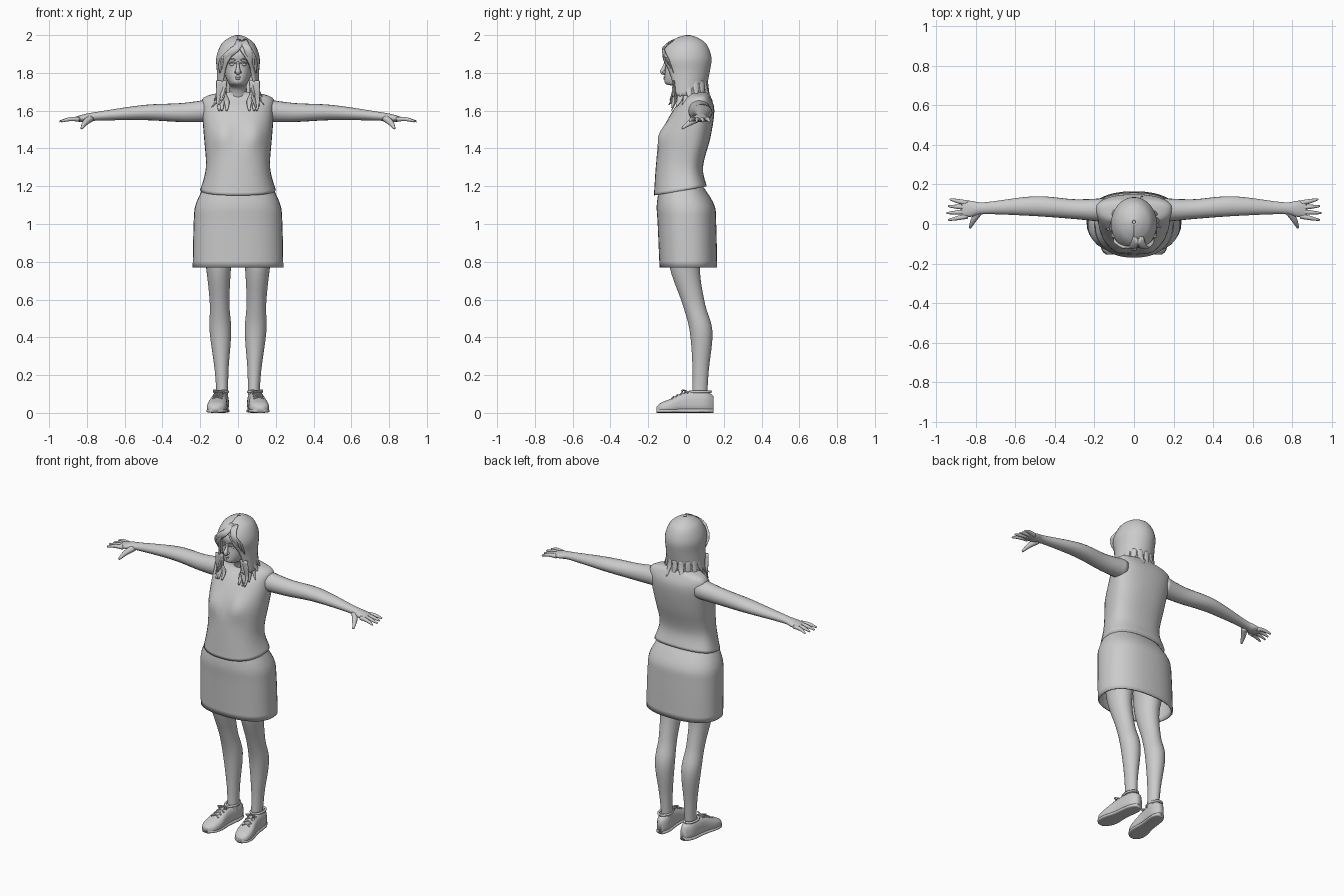
import bpy, bmesh, math, random
from mathutils import Vector

random.seed(4)
cube = bpy.data.objects.get("Cube")
if cube:
    bpy.data.objects.remove(cube)

SHADE = (.6, .6, .6, 1)
grey = bpy.data.materials.new("plain grey")
grey.use_nodes = True
grey.diffuse_color = SHADE
grey.node_tree.nodes["Principled BSDF"].inputs["Base Color"].default_value = SHADE


def spline(keys, steps=5):
    """Smooth rows running through the key rows."""
    last = len(keys) - 1
    rows = []
    for i in range(last):
        before, start, end, after = (Vector(keys[max(0, min(k, last))]) for k in range(i - 1, i + 3))
        for step in range(steps):
            points = [start, start + (end - before) / 6, end - (after - start) / 6, end]
            while len(points) > 1:
                points = [p.lerp(q, step / steps) for p, q in zip(points, points[1:])]
            rows.append(points[0])
    return rows + [Vector(keys[last])]


def angles(count):
    return [math.tau * k / count for k in range(count)]


def power(value, exponent):
    return math.copysign(abs(value) ** exponent, value)


def loft(name, rings, closed=True, caps=True, mirror=False, shape=None, thickness=0):
    """Skin a list of point rings."""
    bm = bmesh.new()
    rows = [[bm.verts.new(point) for point in ring] for ring in rings]
    for lower, upper in zip(rows, rows[1:]):
        for i in range(0 if closed else 1, len(lower)):
            bm.faces.new((lower[i - 1], lower[i], upper[i], upper[i - 1]))
    if caps:
        bm.faces.new(rows[0])
        bm.faces.new(rows[-1])
    if shape:
        for vert in bm.verts:
            shape(vert.co)
    bmesh.ops.recalc_face_normals(bm, faces=bm.faces)
    mesh = bpy.data.meshes.new(name)
    bm.to_mesh(mesh)
    bm.free()
    mesh.materials.append(grey)
    ob = bpy.data.objects.new(name, mesh)
    bpy.context.collection.objects.link(ob)
    if mirror:
        ob.modifiers.new("mirror", 'MIRROR').use_mirror_merge = False
    if thickness:
        ob.modifiers.new("thickness", 'SOLIDIFY').thickness = thickness
    mesh.shade_smooth()


def section(z, half, front, back, centre=0, middle=.5, square=.85, gap=0, count=36):
    """Level body section; gap is the half angle left open at the front."""
    y = front + (back - front) * middle
    points = []
    for i in range(count):
        turn = gap + (math.tau - 2 * gap) * i / (count - 1 if gap else count)
        side, ahead = power(math.sin(turn), square), power(math.cos(turn), square)
        depth = y - front if ahead > 0 else back - y
        points.append((centre + half * side, y - ahead * depth, z))
    return points


def tube(name, keys, side=(0, 1, 0), flat=1, mirror=False, steps=3):
    """Strand through x, y, z, radius keys, optionally flattened."""
    rows = spline(keys, steps)
    rings = []
    for i, row in enumerate(rows):
        ahead = (rows[min(i + 1, len(rows) - 1)].xyz - rows[max(i - 1, 0)].xyz).normalized()
        up = ahead.cross(Vector(side)).normalized()
        across = up.cross(ahead)
        rings.append([row.xyz + row.w * (math.cos(a) * across + flat * math.sin(a) * up)
                      for a in angles(10)])
    loft(name, rings, mirror=mirror)


def blob(name, location, scale):
    bpy.ops.mesh.primitive_uv_sphere_add(segments=16, ring_count=8, location=location, scale=scale)
    ob = bpy.context.object
    ob.name = name
    ob.data.materials.append(grey)
    ob.data.shade_smooth()


def bump(offset, width, rise):
    return math.exp(-(offset / width) ** 2 - (rise / .06) ** 2)


# sleeveless top with a sloping hem and soft bust
def drape(co):
    co.z += .17 * co.y * max(0, min(1, (1.3 - co.z) / .1))
    if co.y < 0:
        rise = co.z - 1.47
        co.y += .01 * bump(co.x, .05, rise) - .02 * bump(abs(co.x) - .085, .05, rise)


top = [(1.18, .2, -.17, .11), (1.3, .17, -.16, .09), (1.46, .18, -.14, .13),
       (1.6, .19, -.07, .15), (1.67, .18, -.01, .13), (1.7, .07, -.01, .11)]
loft("sleeveless_top", [section(*row, middle=.63) for row in spline(top)], shape=drape)

# hollow skirt
skirt = [(1.2, .18, -.14, .09), (1.1, .225, -.155, .15), (1, .235, -.15, .16), (.77, .24, -.14, .165)]
loft("skirt", [section(*row) for row in spline(skirt)], caps=False, thickness=.01)

# legs leaning outward with height
leg = [(.95, .09, -.1, .12), (.77, .066, -.086, .075), (.58, .052, -.02, .1),
       (.43, .057, .02, .14), (.22, .036, .035, .12), (.05, .03, .03, .11)]
loft("leg", [section(*row, centre=.08 + .03 * row[0], square=1) for row in spline(leg)], mirror=True)

# arms flattening into the palms: x, y, depth, z, height
arm = [(.15, .07, .06, 1.6, .06), (.3, .075, .05, 1.59, .05), (.5, .09, .05, 1.59, .04),
       (.75, .08, .03, 1.57, .023), (.82, .077, .04, 1.56, .02), (.87, .075, .043, 1.555, .01)]
loft("arm", [[(x, y + depth * math.cos(a), z + height * math.sin(a)) for a in angles(20)]
             for x, y, depth, z, height in spline(arm)], mirror=True)

# fingers fanning out from the palm, and thumb
for i, name in enumerate(("index_finger", "middle_finger", "ring_finger", "little_finger")):
    knuckle, tip = .04 + .022 * i, .02 + .035 * i
    reach = .945 - .008 * abs(i - 1)
    tube(name, [(.84, knuckle, 1.555, .013), (.89, (knuckle + tip) / 2, 1.555, .011),
                (reach, tip, 1.543, .005)], mirror=True)
tube("thumb", [(.78, .065, 1.56, .02), (.81, .02, 1.535, .015), (.828, -.02, 1.506, .006)],
     side=(1, 0, 0), mirror=True)


# shoes: arched sections toeing out, over a flat sole
def arch(y, half, base, height):
    centre = .1 - .12 * y
    points = []
    for a in angles(24):
        rise = max(0, .35 + power(math.sin(a), .7) * (.65 if math.sin(a) > 0 else .35))
        points.append((centre + half * power(math.cos(a), .8), y, base + (height - base) * rise))
    return points


shoe = spline([(.145, .02, .09), (.1, .04, .115), (0, .042, .11), (-.08, .053, .075),
               (-.13, .045, .055), (-.155, .02, .035)])
loft("shoe", [arch(y, half, .005, height) for y, half, height in shoe], mirror=True)
loft("shoe_sole", [arch(y, half + .003, 0, .025) for y, half, height in shoe], mirror=True)
collar = [(.09 + .035 * math.sin(a), .075 + .055 * math.cos(a), .112, .007) for a in angles(12)]
tube("shoe_collar", collar + collar[:1], side=(0, 0, 1), mirror=True)

# crossed laces and a loose bow
for i in range(4):
    x, y, z = .1 + .003 * i, -.022 * i, .115 - .01 * i
    for s in (-1, 1):
        ends = [(x + .025 * end, y + .01 * s * end, z - .01, .004) for end in (-1, 1)]
        tube("shoe_lace", [ends[0], (x, y, z, .004), ends[1]], mirror=True)
for s in (-1, 1):
    tube("lace_bow", [(.1, 0, .117, .004), (.1 + .03 * s, -.02, .12, .004),
                      (.1 + .015 * s, -.02, .11, .004)], mirror=True)

# neck, jaw and face
head = [(1.64, .055, 0, .1), (1.72, .046, -.03, .09), (1.74, .048, -.105, .09), (1.78, .066, -.113, .1),
        (1.84, .074, -.108, .11), (1.9, .077, -.115, .11), (1.95, .06, -.08, .09)]
loft("head", [section(*row, square=.92) for row in spline(head)])
tube("nose", [(0, -.108, 1.86, .006), (0, -.116, 1.83, .009), (0, -.125, 1.806, .014), (0, -.11, 1.797, .008)],
     side=(1, 0, 0))
for s in (-1, 1):
    blob("nostril", (.011 * s, -.115, 1.804), (.008, .01, .007))
    blob("eye", (.03 * s, -.094, 1.844), (.014, .013, .008))
for name, z in (("eyelid", 1.852), ("eyebrow", 1.868)):
    tube(name, [(.012, -.113, z, .003), (.03, -.108, z + .004, .004), (.05, -.09, z, .002)],
         side=(0, 0, 1), mirror=True)
for name, z in (("upper_lip", 1.779), ("lower_lip", 1.769)):
    tube(name, [(-.025, -.1, 1.775, .002), (0, -.113, z, .006), (.025, -.1, 1.775, .002)], side=(0, 0, 1))

# hair shell, opening around the face
hair = [(2, .01, 0, .02, 0), (1.985, .05, -.05, .065, 0), (1.95, .09, -.1, .11, 0),
        (1.88, .115, -.134, .135, .4), (1.8, .112, -.12, .125, .75), (1.68, .115, -.1, .1, 1)]
loft("hair_shell", [section(*row[:4], square=1, gap=max(row[4], .01)) for row in spline(hair)],
     closed=False, caps=False, thickness=.012)

# swept fringe either side of the parting
for s in (-1, 1):
    for k in range(3):
        back, reach = .01 * k, .06 + .012 * k
        tube("fringe_lock", [(.02 + .008 * s * k, back - .085, 1.965 + back / 2, .012),
                             (.02 + .03 * s, -.118, 1.93, .02),
                             (s * reach, back - .113, 1.885 - back, .018),
                             (s * (reach + .01), back - .085, 1.82 - back, .003)],
             side=(1, 0, 0), flat=.35)

# loose flicked tips around the bottom
for level, count in ((1.76, 13), (1.72, 15)):
    for k in range(count):
        turn = .85 + (math.tau - 1.7) * k / (count - 1)
        out = Vector((math.sin(turn), -math.cos(turn), 0))
        side = Vector((math.cos(turn), math.sin(turn), 0))
        root = Vector((.104 * out.x, .1 * out.y + .01, level))
        drop = Vector((0, 0, -random.uniform(.08, .11)))
        flick = out * random.uniform(.01, .04) + side * random.uniform(-.02, .02)
        tube("hair_tip", [(*root, .016), (*(root + drop / 2 + out * .006), .018),
                          (*(root + drop + flick), .004)], side=side, flat=.35)

# long locks resting on the chest
for x, tip in ((.085, .06), (.1, .1), (.075, .085)):
    tube("chest_lock", [(x, -.065, 1.76, .015), (x, -.06, 1.7, .017), (tip, -.055, 1.65, .015),
                        (tip, -.077, 1.6, .005)], side=(1, 0, 0), flat=.35, mirror=True)
